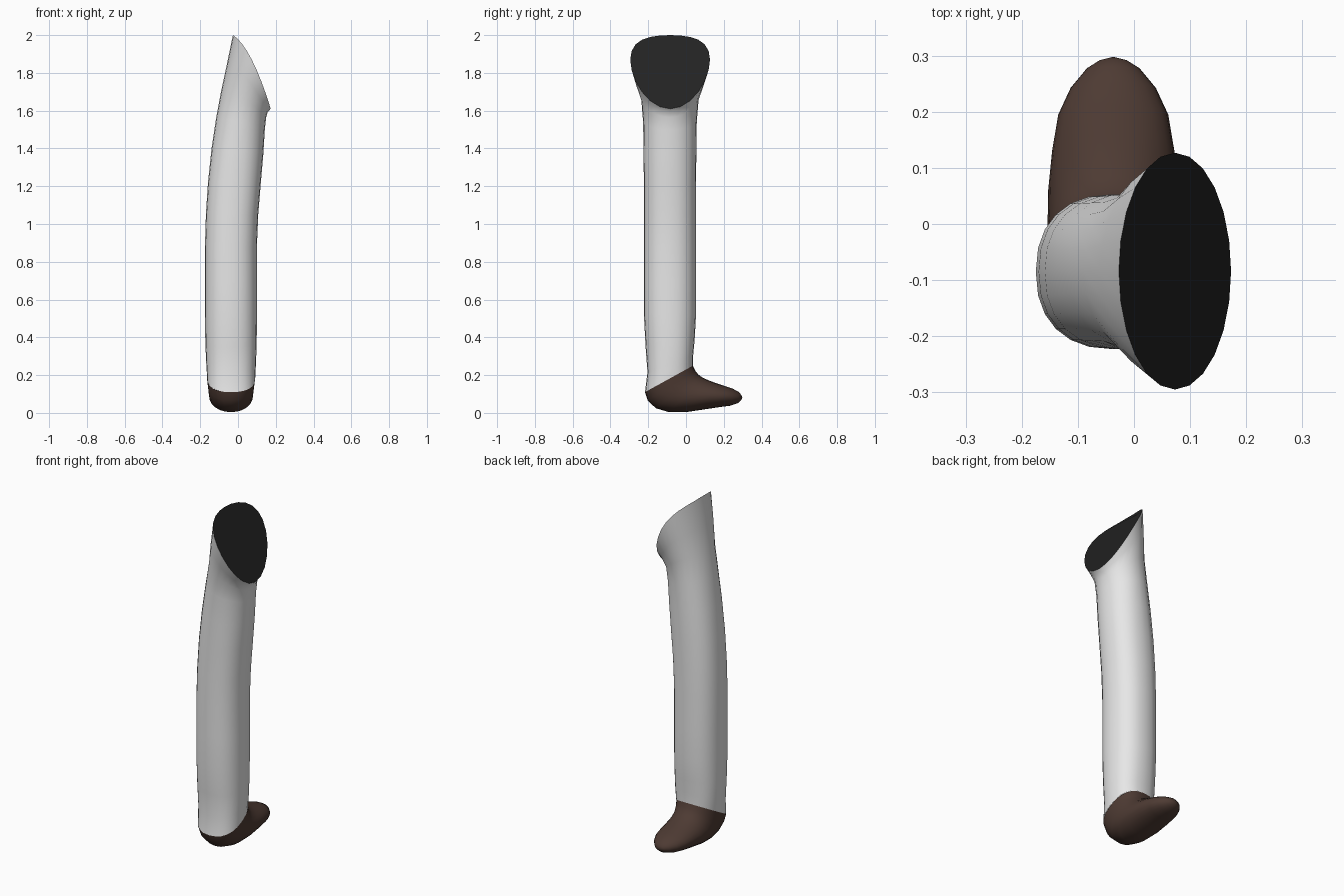
import bpy, bmesh, math

if "Cube" in bpy.data.objects:
    bpy.data.objects.remove(bpy.data.objects["Cube"])

SIDES = 24


def material(name, rgb):
    m = bpy.data.materials.new(name)
    m.diffuse_color = (*rgb, 1)
    m.use_nodes = True
    m.node_tree.nodes["Principled BSDF"].inputs["Base Color"].default_value = m.diffuse_color
    return m


def sup(v, e):
    # superellipse component: e = 2 is round, larger is squarer
    return math.copysign(abs(v) ** (2 / e), v)


def ring(left, right, yc, hy, bow=0, slope=0, e=2.0):
    """Closed section: left/right are (x, z) extremes, slope tilts it along y,
    bow lifts the front and back edges."""
    pts = []
    for i in range(SIDES):
        a = 2 * math.pi * i / SIDES
        c, s = sup(math.cos(a), e), sup(math.sin(a), e)
        x = (left[0] + right[0]) / 2 + (right[0] - left[0]) / 2 * c
        z = (left[1] + right[1]) / 2 + (right[1] - left[1]) / 2 * c
        pts.append((x, yc + hy * s, z + slope * s + bow * s * s))
    return pts


def loft(name, rings, mat, tip=None):
    bm = bmesh.new()
    loops = [[bm.verts.new(p) for p in r] for r in rings]
    for a, b in zip(loops, loops[1:]):
        for i in range(SIDES):
            j = (i + 1) % SIDES
            bm.faces.new((a[i], a[j], b[j], b[i]))
    if tip:
        t = bm.verts.new(tip)
        for i in range(SIDES):
            bm.faces.new((loops[-1][i], loops[-1][(i + 1) % SIDES], t))
    return finish(name, bm, mat, True)


def finish(name, bm, mat, smooth):
    if smooth:
        bmesh.ops.recalc_face_normals(bm, faces=bm.faces)
    me = bpy.data.meshes.new(name)
    bm.to_mesh(me)
    bm.free()
    me.materials.append(mat)
    for p in me.polygons:
        p.use_smooth = smooth
    ob = bpy.data.objects.new(name, me)
    bpy.context.collection.objects.link(ob)
    return ob


white = material("off white cloth", (0.8, 0.8, 0.8))
brown = material("dark brown leather", (0.075, 0.043, 0.033))
black = material("black", (0.016, 0.016, 0.016))

# Trouser leg: slanted ankle, straight shin, thigh flaring to a slanted rim
leg_rings = [ring((-0.163, 0.18), (0.091, 0.18), -0.09, 0.127, 0, 0.07, 2.4),
             ring((-0.168, 0.26), (0.095, 0.26), -0.083, 0.121, 0, 0.045, 2.4),
             ring((-0.173, 0.37), (0.099, 0.37), -0.084, 0.130, 0, 0.02, 2.3)]
for z, xl, xr in ((0.52, -0.175, 0.1), (0.7, -0.175, 0.1), (0.88, -0.175, 0.1),
                  (1.05, -0.170, 0.107), (1.22, -0.159, 0.121)):
    leg_rings.append(ring((xl, z), (xr, z), -0.085, 0.138, e=2.3))
rim = ring((-0.027, 2.0), (0.173, 1.61), -0.084, 0.211, 0.065)
leg_rings += [ring((-0.14, 1.40), (0.134, 1.37), -0.085, 0.14, e=2.2),
              ring((-0.116, 1.56), (0.142, 1.5), -0.085, 0.142, 0.01, e=2.1),
              ring((-0.09, 1.7), (0.149, 1.565), -0.085, 0.152, 0.03),
              ring((-0.06, 1.84), (0.158, 1.594), -0.085, 0.184, 0.05),
              rim]
loft("trouser_leg", leg_rings, white)

# Flat dark cap closing the top of the leg
bm = bmesh.new()
cap = bm.faces.new([bm.verts.new(p) for p in rim])
bm.normal_update()
if cap.normal.x < 0:
    cap.normal_flip()
finish("thigh_cap", bm, black, False)

# Boot: sections swing from the slanted ankle round to the toe
# each row: top (y, z), sole (y, z), half width, squareness
sections = [((0.037, 0.25), (-0.217, 0.11), 0.127, 2.4),
            ((0.048, 0.225), (-0.203, 0.066), 0.123, 2.3),
            ((0.065, 0.203), (-0.16, 0.025), 0.119, 2.2),
            ((0.088, 0.187), (-0.09, 0.004), 0.117, 2.1),
            ((0.12, 0.172), (0.0, 0.004), 0.116, 2.0),
            ((0.16, 0.157), (0.1, 0.019), 0.109, 2.0),
            ((0.21, 0.141), (0.18, 0.031), 0.098, 2.0),
            ((0.25, 0.127), (0.235, 0.038), 0.076, 2.0),
            ((0.28, 0.110), (0.275, 0.052), 0.047, 2.0),
            ((0.293, 0.095), (0.291, 0.066), 0.024, 2.0)]
boot_rings = []
for (ty, tz), (by, bz), w, e in sections:
    zc = (tz + bz) / 2
    boot_rings.append(ring((-0.037 - w, zc), (-0.037 + w, zc), (ty + by) / 2,
                           (ty - by) / 2, 0, (tz - bz) / 2, e))
loft("boot", boot_rings, brown, tip=(-0.037, 0.298, 0.08))
